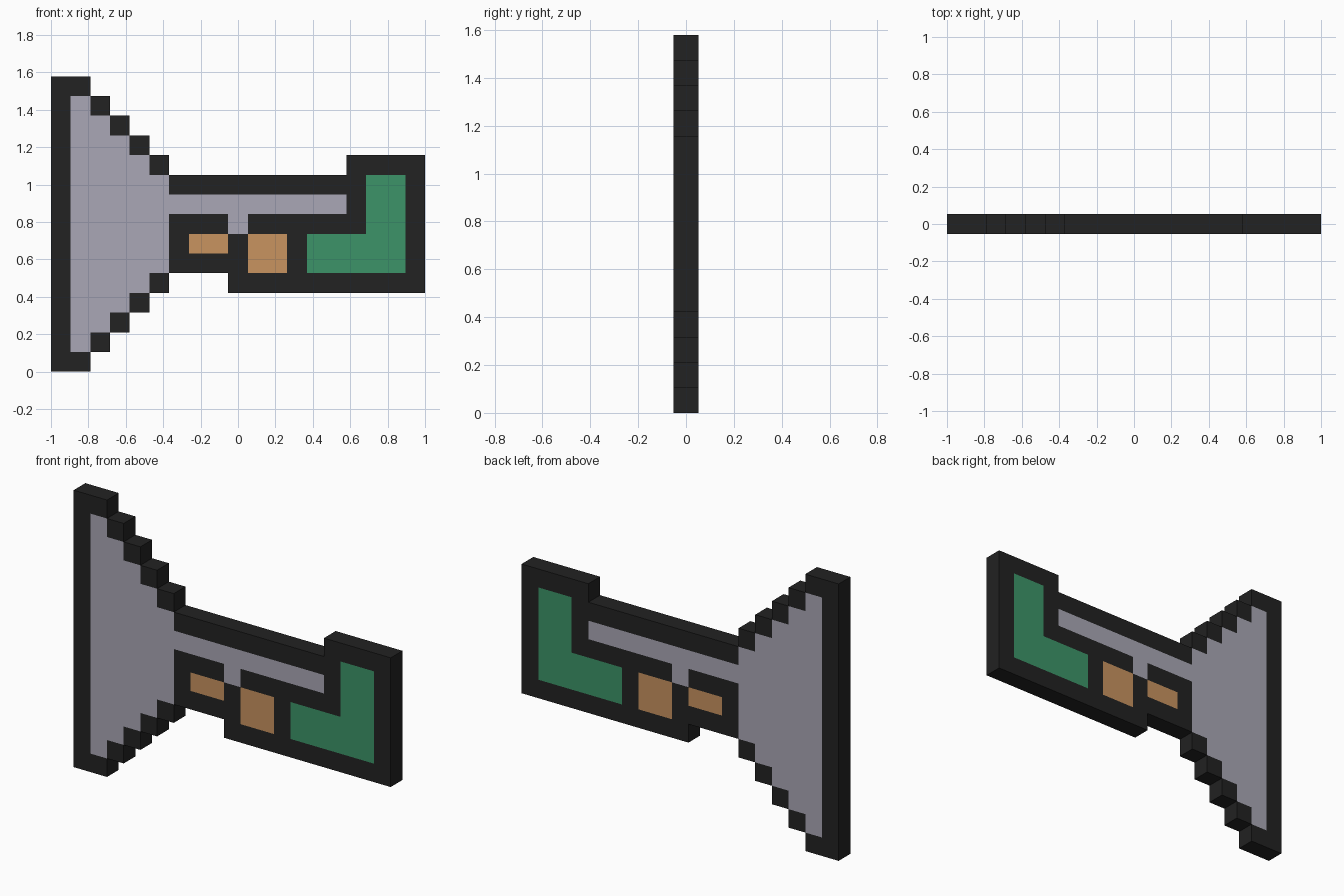
import bpy, bmesh

if "Cube" in bpy.data.objects:
    bpy.data.objects.remove(bpy.data.objects["Cube"])

P = 2 / 19          # size of one square block
D = P / 2           # half thickness


def material(name, rgb):
    m = bpy.data.materials.new(name)
    m.diffuse_color = (*rgb, 1)
    m.use_nodes = True
    m.node_tree.nodes["Principled BSDF"].inputs["Base Color"].default_value = m.diffuse_color
    return m


def block(c0, c1, r0, r1):
    """Cells of a rectangle, inclusive column and row limits."""
    return {(c, r) for c in range(c0, c1 + 1) for r in range(r0, r1 + 1)}


# Flared bell and long barrel (steps in one block per column)
barrel = block(6, 14, 8, 8) | {(9, 7)}
for c in range(1, 6):
    barrel |= block(c, c, c, 14 - c)

# Brass plates and green grip
small_plate = block(7, 8, 6, 6)
large_plate = block(10, 11, 5, 6)
grip = block(13, 17, 5, 6) | block(16, 17, 7, 9)

# Dark outline: mouth rim, stepped edges, body and stock, minus the inlays
frame = block(0, 0, 0, 14) | {(1, 0), (1, 14)}
for c in range(2, 6):
    frame |= {(c, c - 1), (c, 15 - c)}
frame |= block(6, 14, 5, 9) | block(9, 18, 4, 9) | block(15, 18, 4, 10)
frame -= barrel | small_plate | large_plate | grip

solid = frame | barrel | small_plate | large_plate | grip


def build(name, cells, mat):
    """Front and back squares, with side walls only on the outer silhouette."""
    bm = bmesh.new()

    def face(*pts):
        bm.faces.new([bm.verts.new((-1 + x * P, y, z * P)) for x, y, z in pts])

    for c, r in sorted(cells):
        ring = [(c, r), (c + 1, r), (c + 1, r + 1), (c, r + 1)]
        face(*[(x, -D, z) for x, z in ring])
        face(*[(x, D, z) for x, z in reversed(ring)])
        for i, (dc, dr) in enumerate([(0, -1), (1, 0), (0, 1), (-1, 0)]):
            if (c + dc, r + dr) not in solid:
                (ax, az), (bx, bz) = ring[i], ring[(i + 1) % 4]
                face((bx, -D, bz), (ax, -D, az), (ax, D, az), (bx, D, bz))
    bmesh.ops.remove_doubles(bm, verts=bm.verts, dist=1e-4)
    me = bpy.data.meshes.new(name)
    bm.to_mesh(me)
    bm.free()
    me.materials.append(mat)
    bpy.context.collection.objects.link(bpy.data.objects.new(name, me))


brass = material("brass orange", (0.578, 0.292, 0.115))
build("outline_frame", frame, material("near black", (0.016, 0.016, 0.016)))
build("flared_barrel", barrel, material("steel grey", (0.4, 0.39, 0.465)))
build("small_plate", small_plate, brass)
build("large_plate", large_plate, brass)
build("grip", grip, material("green", (0.045, 0.296, 0.138)))
